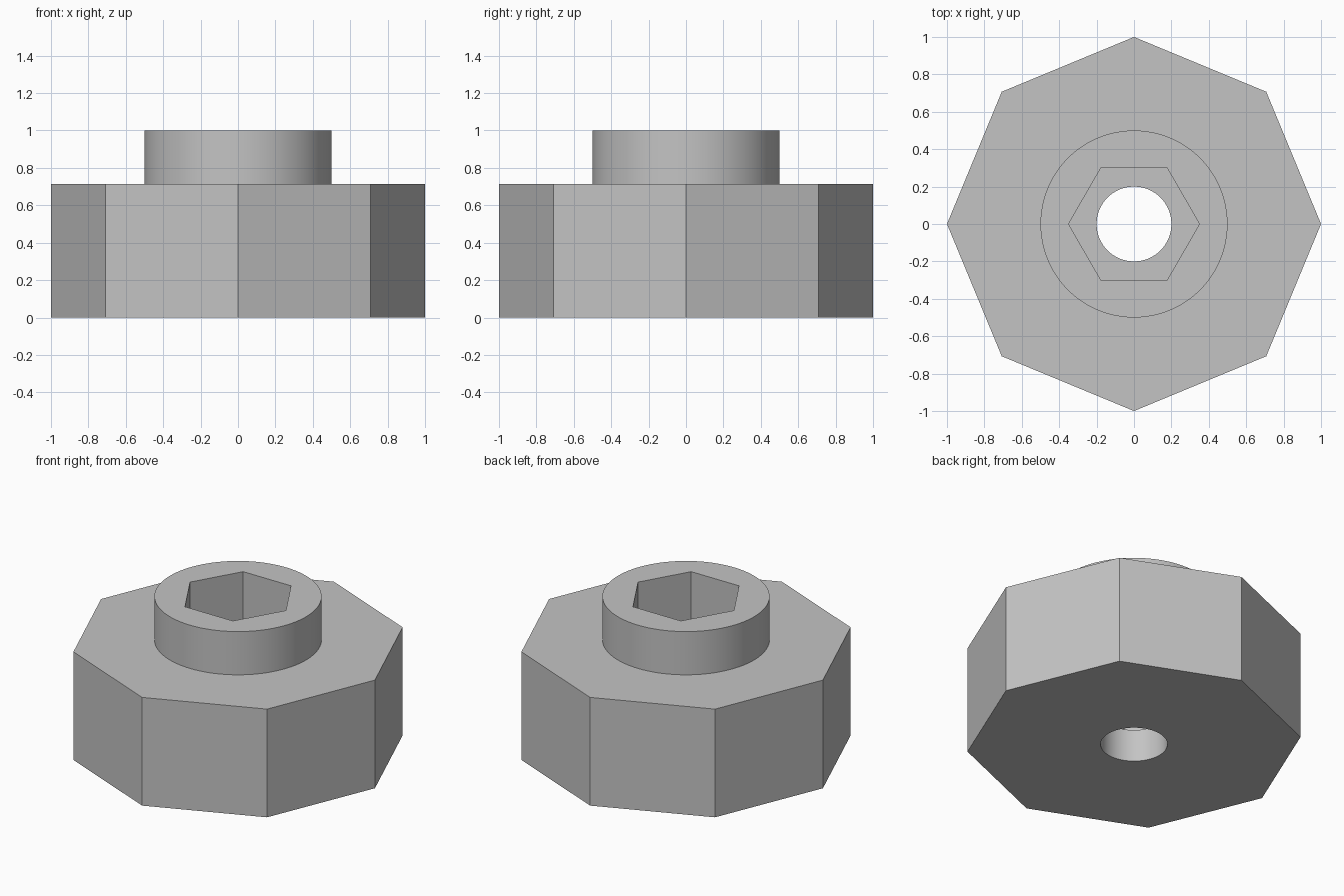
import bpy
import bmesh
import math

cube = bpy.data.objects.get("Cube")
if cube:
    bpy.data.objects.remove(cube, do_unlink=True)

# Plain grey finish
grey = bpy.data.materials.new("plain grey")
grey.use_nodes = True
colour = (0.55, 0.55, 0.55, 1.0)
grey.diffuse_color = colour
grey.node_tree.nodes["Principled BSDF"].inputs["Base Color"].default_value = colour

BASE_TOP = 10 / 14
SOCKET_FLOOR = 3 / 14
ROUND = 96

bm = bmesh.new()


def ring(radius, sides, z):
    """Closed loop of edges with its first corner on +x."""
    angles = [2 * math.pi * i / sides for i in range(sides)]
    verts = [bm.verts.new((radius * math.cos(a), radius * math.sin(a), z)) for a in angles]
    return [bm.edges.new((v, verts[(i + 1) % sides])) for i, v in enumerate(verts)]


def wall(radius, sides, low, high):
    """Upright wall; returns its lower and upper edge loops."""
    lower, upper = ring(radius, sides, low), ring(radius, sides, high)
    bmesh.ops.bridge_loops(bm, edges=lower + upper)
    return lower, upper


def flat_ring(outer, inner):
    """Flat face area between two loops."""
    bmesh.ops.triangle_fill(bm, edges=outer + inner, use_beauty=True)


# Octagonal base, round collar, hexagonal socket and round bore
base_low, base_high = wall(1.0, 8, 0, BASE_TOP)
collar_low, collar_high = wall(0.5, ROUND, BASE_TOP, 1.0)
socket_low, socket_high = wall(0.35, 6, SOCKET_FLOOR, 1.0)
bore_low, bore_high = wall(0.2, ROUND, 0, SOCKET_FLOOR)

# Underside, shoulder, collar rim and socket floor
flat_ring(base_low, bore_low)
flat_ring(base_high, collar_low)
flat_ring(collar_high, socket_high)
flat_ring(socket_low, bore_high)

bmesh.ops.recalc_face_normals(bm, faces=bm.faces)
mesh = bpy.data.meshes.new("socket_nut")
bm.to_mesh(mesh)
bm.free()
mesh.materials.append(grey)

# Smooth round walls, sharp corners
nut = bpy.data.objects.new("socket_nut", mesh)
bpy.context.collection.objects.link(nut)
bpy.ops.object.select_all(action="DESELECT")
nut.select_set(True)
bpy.context.view_layer.objects.active = nut
bpy.ops.object.shade_smooth_by_angle(angle=math.radians(30))
